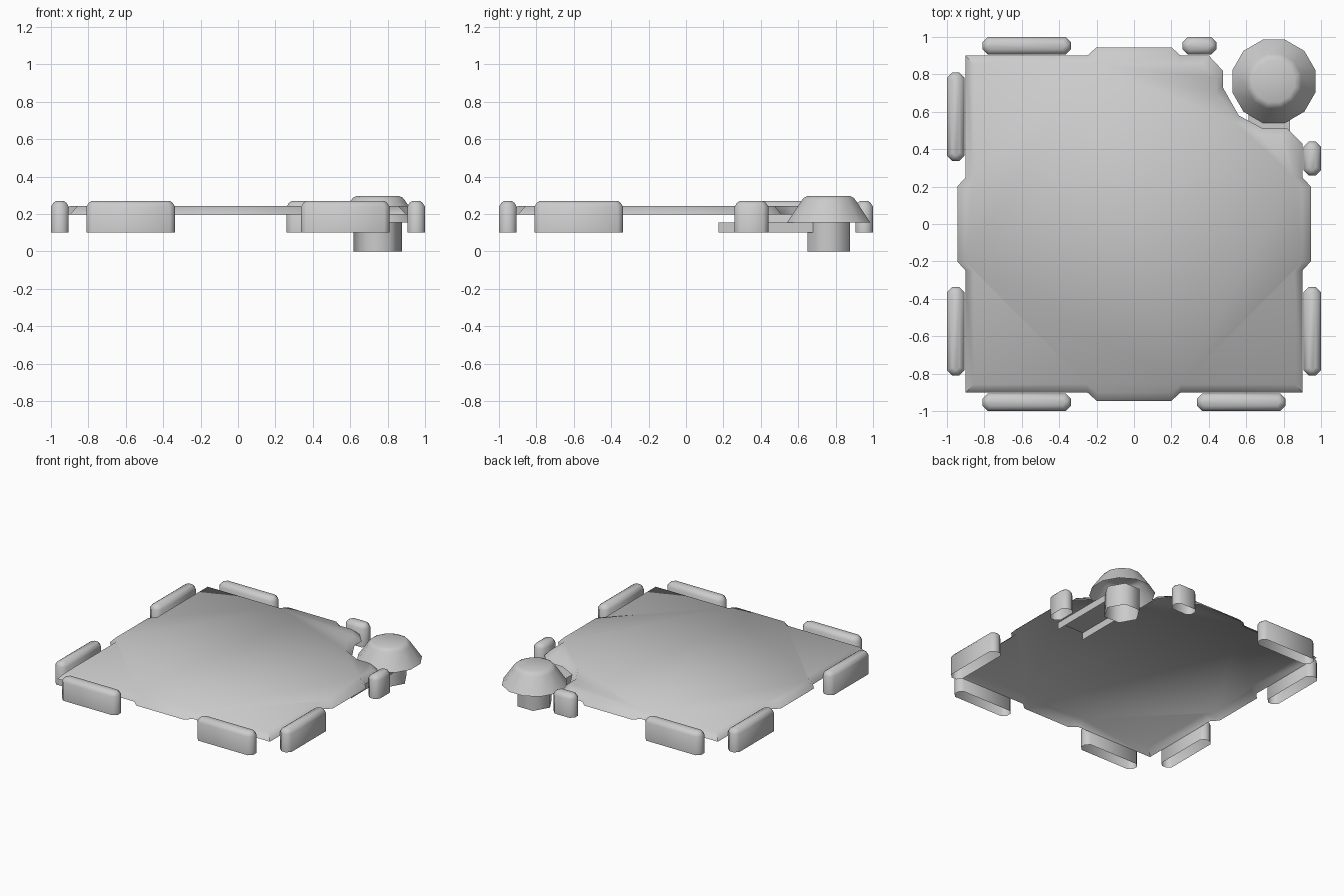
import bpy, bmesh
from math import cos, sin, pi, radians

if "Cube" in bpy.data.objects:
    bpy.data.objects.remove(bpy.data.objects["Cube"])


def loft(name, rings, angle, cap=True):
    """Skin a stack of equal-length point rings; the underside stays open."""
    bm = bmesh.new()
    rows = [[bm.verts.new(p) for p in ring] for ring in rings]
    n = len(rows[0])
    for a, b in zip(rows, rows[1:]):
        for i in range(n):
            j = (i + 1) % n
            bm.faces.new((a[i], a[j], b[j], b[i]))
    if cap:
        bm.faces.new(rows[-1])
    return finish(name, bm, angle)


def finish(name, bm, angle):
    mesh = bpy.data.meshes.new(name)
    bm.to_mesh(mesh)
    bm.free()
    ob = bpy.data.objects.new(name, mesh)
    bpy.context.collection.objects.link(ob)
    bpy.ops.object.select_all(action='DESELECT')
    ob.select_set(True)
    bpy.context.view_layer.objects.active = ob
    bpy.ops.object.shade_smooth_by_angle(angle=radians(angle))
    return ob


def polygon(cx, cy, r, n, z, turn=0.0):
    return [(cx + r * cos(turn + 2 * pi * i / n),
             cy + r * sin(turn + 2 * pi * i / n), z) for i in range(n)]


# Panel: four sides with a shallow tab each, back right corner notched
def outline(edge, tab, notch, z):
    side = [(-edge, -edge), (-.25, -edge), (-.2, -tab), (.2, -tab), (.25, -edge)]
    pts = []
    for k in range(4):
        for i, (x, y) in enumerate(side):
            for _ in range(k):
                x, y = -y, x
            if k == 2 and i == 0:
                pts += notch
            else:
                pts.append((x, y))
    return [(x, y, z) for x, y in pts]


notch_outer = [(.9, .43), (.82, .51), (.69, .51), (.56, .58),
               (.475, .73), (.475, .82), (.4, .9)]
notch_inner = [(.86, .4), (.785, .475), (.675, .475), (.53, .55),
               (.44, .70), (.44, .78), (.36, .86)]
loft("panel", [outline(.9, .945, notch_outer, .197),
               outline(.857, .9, notch_inner, .243)], 50)


# Bumpers: chamfered bars with rounded tops along all four sides
def bumper_ring(x0, x1, y0, y1, inset, z, c=.028):
    x0, x1, y0, y1 = x0 + inset, x1 - inset, y0 + inset, y1 - inset
    c -= inset * .4
    return [(x0 + c, y0, z), (x1 - c, y0, z), (x1, y0 + c, z), (x1, y1 - c, z),
            (x1 - c, y1, z), (x0 + c, y1, z), (x0, y1 - c, z), (x0, y0 + c, z)]


LONG_A, LONG_B, SHORT = (-.81, -.337), (.337, .81), (.26, .44)
for side, spans in {"front": (LONG_A, LONG_B), "back": (LONG_A, SHORT),
                    "left": (LONG_A, LONG_B), "right": (LONG_A, SHORT)}.items():
    for i, (a, b) in enumerate(spans):
        lo, hi = (-1, -.905) if side in ("front", "left") else (.905, 1)
        box = (a, b, lo, hi) if side in ("front", "back") else (lo, hi, a, b)
        loft(f"{side}_bumper_{i + 1}",
             [bumper_ring(*box, d, z) for d, z in
              ((0, .1), (0, .24), (.013, .26), (.028, .27))], 50)

# Corner foot: hexagonal post under a twelve-sided cap
CX, CY = .748, .763
loft("foot_post", [polygon(CX, CY, .13, 6, z) for z in (0, .17)], 65, cap=False)
loft("foot_cap", [polygon(CX, CY, r, 12, z, pi / 12) for r, z in
                  ((.23, .155), (.15, .272), (.138, .287), (.115, .297))], 40)

# Bracket: open channel running from the post to under the panel
bm = bmesh.new()
section = [(.612, .1), (.612, .155), (.834, .155), (.834, .1)]
near = [bm.verts.new((x, .175, z)) for x, z in section]
far = [bm.verts.new((x, .68, z)) for x, z in section]
for i in range(3):
    bm.faces.new((near[i], near[i + 1], far[i + 1], far[i]))
finish("bracket", bm, 30)
